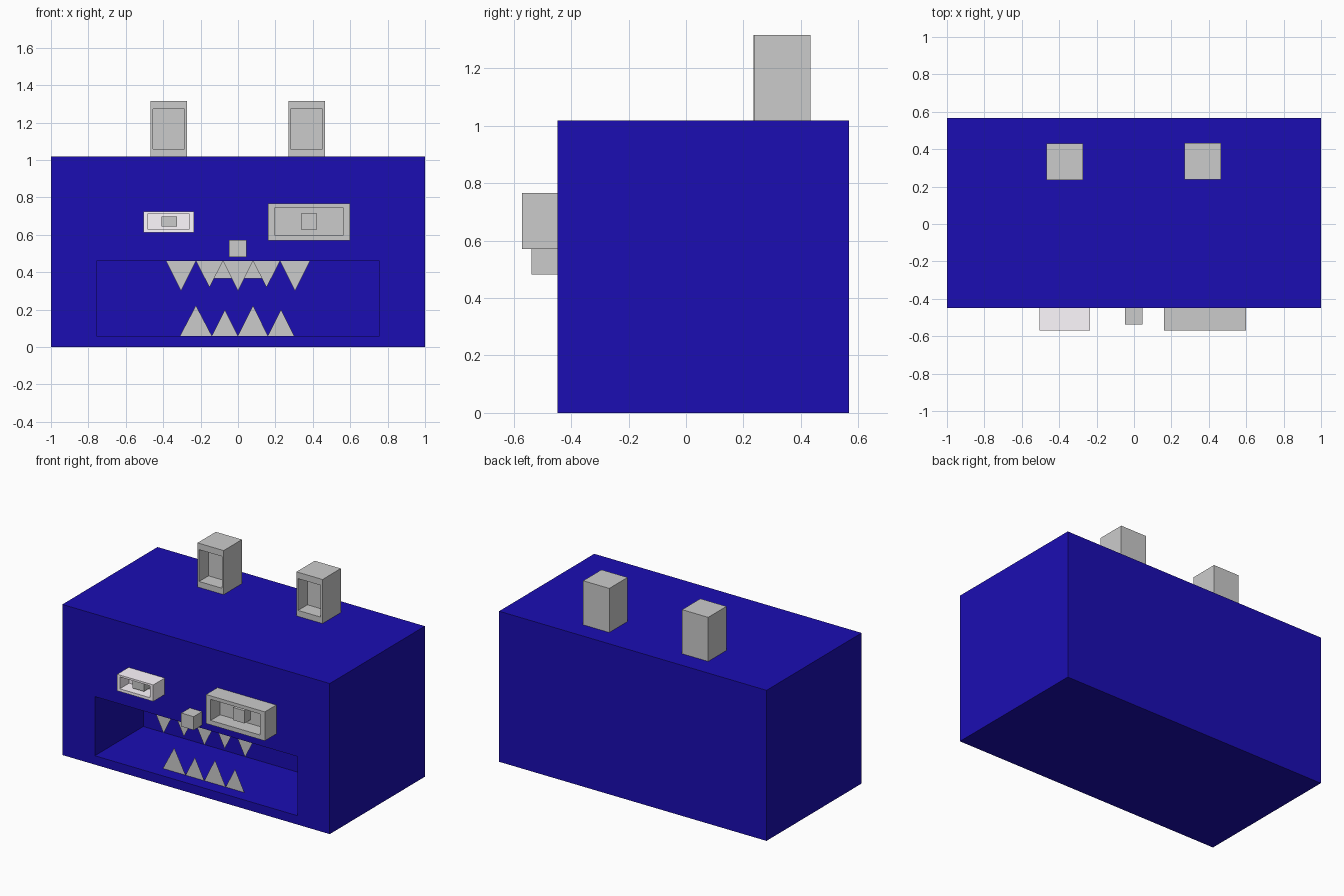
import bpy, bmesh
from mathutils import Vector

if "Cube" in bpy.data.objects:
    bpy.data.objects.remove(bpy.data.objects["Cube"])


def material(name, rgb):
    m = bpy.data.materials.new(name)
    m.diffuse_color = (*rgb, 1)
    m.use_nodes = True
    m.node_tree.nodes["Principled BSDF"].inputs["Base Color"].default_value = m.diffuse_color
    return m


def finish(name, bm, mat=None):
    bmesh.ops.recalc_face_normals(bm, faces=bm.faces)
    mesh = bpy.data.meshes.new(name)
    bm.to_mesh(mesh)
    bm.free()
    ob = bpy.data.objects.new(name, mesh)
    bpy.context.collection.objects.link(ob)
    if mat:
        mesh.materials.append(mat)
    return ob


def box(name, x, y, z, mat=None, hole=None, depth=0.1):
    """Box from (min, max) ranges; hole = (x range, z range) sunk into the front."""
    bm = bmesh.new()
    bmesh.ops.create_cube(bm, size=1)
    for v in bm.verts:
        v.co = Vector([r[c > 0] for r, c in zip((x, y, z), v.co)])
    if hole:
        hx, hz = hole
        front = min(bm.faces, key=lambda f: f.calc_center_median().y)
        bmesh.ops.inset_region(bm, faces=[front], thickness=0.005)
        mid = front.calc_center_median()
        for v in front.verts:
            v.co = (hx[v.co.x > mid.x], y[0], hz[v.co.z > mid.z])
        inner = bmesh.ops.extrude_discrete_faces(bm, faces=[front])["faces"][0]
        bmesh.ops.translate(bm, vec=(0, depth, 0), verts=inner.verts)
    return finish(name, bm, mat)


def tooth_row(name, xs, root, tips, y=-0.36):
    """Row of flat triangular teeth between successive x positions."""
    bm = bmesh.new()
    for i, (a, b) in enumerate(zip(xs, xs[1:])):
        pts = [(a, y, root), (b, y, root), ((a + b) / 2, y, tips[i % 2])]
        bm.faces.new([bm.verts.new(p) for p in pts])
    return finish(name, bm)


blue = material("blue", (0.011, 0.004, 0.45))
pale = material("pale", (1.0, 0.95, 1.0))

# Body with open mouth
box("body", (-1, 1), (-0.448, 0.568), (0, 1.018), blue,
    hole=((-0.757, 0.757), (0.06, 0.46)), depth=0.518)

# Ears, hollow at the front
for side, x0, h0, y0 in (("left", -0.467, -0.455, 0.235), ("right", 0.27, 0.282, 0.239)):
    box(side + "_ear", (x0, x0 + 0.195), (y0, y0 + 0.195), (1.018, 1.316),
        hole=((h0, h0 + 0.169), (1.058, 1.273)), depth=0.1)

# Eyes: small pale one and large grey one, each with a pupil block
box("left_eye", (-0.505, -0.235), (-0.57, -0.448), (0.613, 0.725), pale,
    hole=((-0.485, -0.26), (0.632, 0.712)))
box("left_pupil", (-0.41, -0.325), (-0.54, -0.46), (0.645, 0.697))
box("right_eye", (0.16, 0.6), (-0.57, -0.448), (0.57, 0.766),
    hole=((0.195, 0.565), (0.6, 0.742)))
box("right_pupil", (0.337, 0.422), (-0.535, -0.46), (0.627, 0.713))

# Nose
box("nose", (-0.048, 0.045), (-0.538, -0.448), (0.482, 0.573))

# Mouth interior: teeth and a block hanging at the back of the roof
tooth_row("upper_teeth", (-0.385, -0.225, -0.08, 0.08, 0.225, 0.385), 0.46, (0.3, 0.318))
tooth_row("lower_teeth", (-0.31, -0.14, 0, 0.16, 0.3), 0.06, (0.222, 0.2))
box("throat_block", (-0.14, 0.14), (-0.05, 0.07), (0.365, 0.46))
